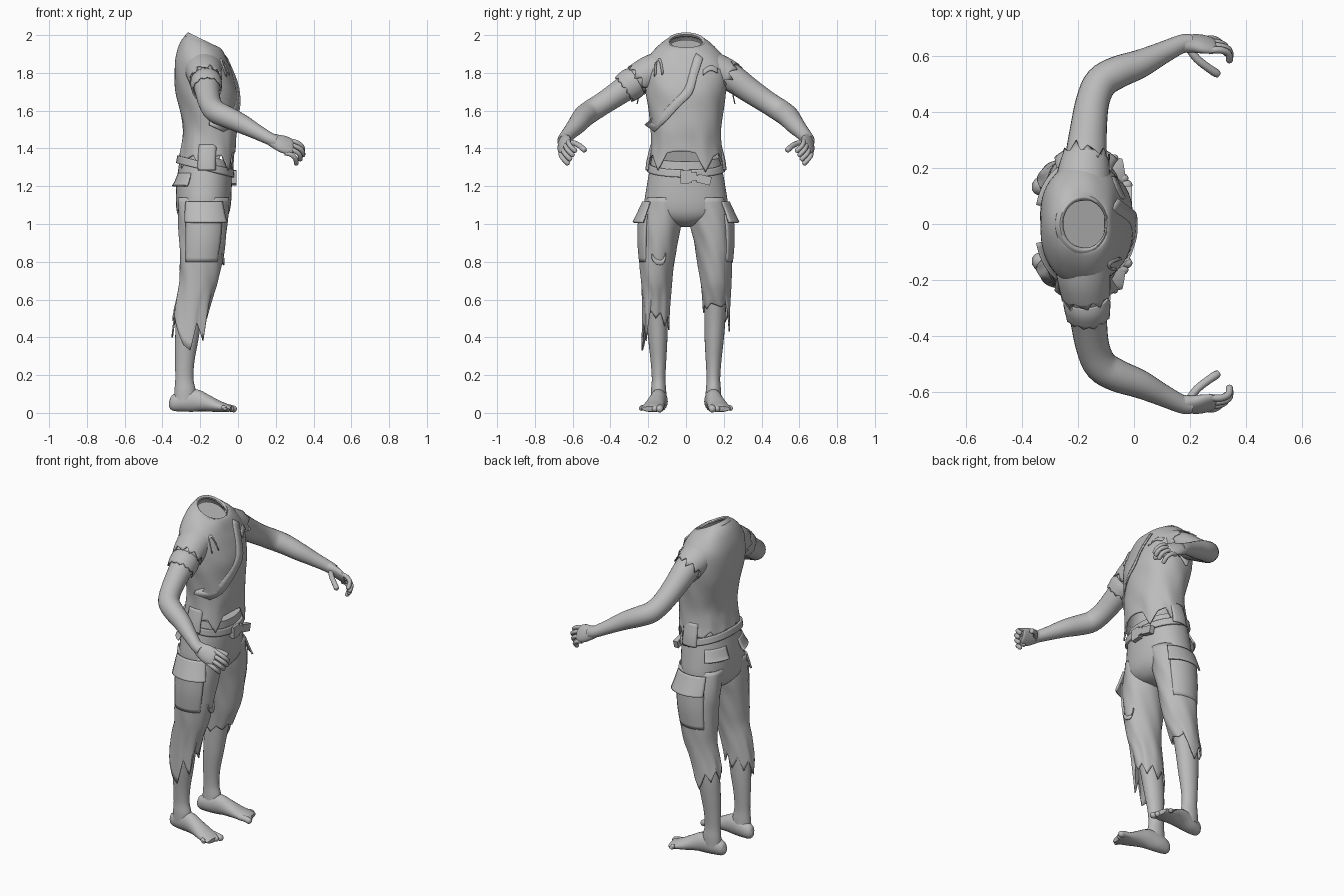
import bpy, bmesh, math
from mathutils import Vector
from mathutils.bvhtree import BVHTree

grey = bpy.data.materials.new("plain grey")
grey.diffuse_color = (0.5, 0.5, 0.5, 1)


def mesh_object(name, grid, closed=True, caps=(False, False), thick=0.0):
    """Skin a grid of points (rows of equal length) into an object."""
    bm = bmesh.new()
    rows = [[bm.verts.new(p) for p in row] for row in grid]
    n = len(rows[0])
    for r0, r1 in zip(rows, rows[1:]):
        for i in range(n if closed else n - 1):
            j = (i + 1) % n
            bm.faces.new((r0[i], r0[j], r1[j], r1[i]))
    for cap, row in zip(caps, (rows[0], rows[-1])):
        if cap:
            bm.faces.new(row)
    bmesh.ops.recalc_face_normals(bm, faces=bm.faces)
    me = bpy.data.meshes.new(name)
    bm.to_mesh(me)
    bm.free()
    me.materials.append(grey)
    ob = bpy.data.objects.new(name, me)
    bpy.context.collection.objects.link(ob)
    if thick:
        m = ob.modifiers.new("cloth", "SOLIDIFY")
        m.thickness, m.offset = thick, -1
    return ob


def smooth(rows, k):
    """Catmull-Rom interpolation of rows of numbers."""
    out = []
    for i in range(len(rows) - 1):
        p0, p1, p2, p3 = rows[max(i - 1, 0)], rows[i], rows[i + 1], rows[min(i + 2, len(rows) - 1)]
        for s in range(k):
            t = s / k
            out.append([0.5 * (2 * b + (c - a) * t + (2 * a - 5 * b + 4 * c - d) * t * t
                        + (3 * b - a - 3 * c + d) * t ** 3) for a, b, c, d in zip(p0, p1, p2, p3)])
    return out + [list(rows[-1])]


def stack(name, rows, n=48, k=4, arc=(0, 360), hem=None, power=2.0, wrinkle=0.0,
          caps=(False, False), thick=0.0):
    """Rings stacked top to bottom; row = z, centre x, centre y, radius x, radius y, tilt."""
    rows = smooth(rows, k)
    closed = arc == (0, 360)
    grid = []
    for r, (z, cx, cy, rx, ry, tilt) in enumerate(rows):
        drop = max(0, (r / (len(rows) - 1) - 0.7) / 0.3)
        ring = []
        for i in range(n if closed else n + 1):
            a = math.radians(arc[0] + (arc[1] - arc[0]) * i / n)
            c, s = math.cos(a), math.sin(a)
            f = (abs(c) ** power + abs(s) ** power) ** (-1 / power)
            f *= 1 + wrinkle * math.sin(5 * a + 9 * z) * math.sin(17 * z + 2 * a)
            h = 0
            if hem:
                q = i / n * len(hem)
                j = int(q)
                h = hem[j] + (hem[(j + 1) % len(hem)] - hem[j]) * (q - j)
            f *= 1 - 0.5 * drop * min(h, 0)
            ring.append((cx + rx * c * f, cy + ry * s * f, z + tilt * c + h * drop))
        grid.append(ring)
    return mesh_object(name, grid, closed, caps, thick)


def tube(name, pts, axis=(0, 0, 1), n=16, k=4, hem=None, caps=(True, True), thick=0.0):
    """Tube along x, y, z, radius along axis, radius across."""
    pts = smooth(pts, k)
    grid = []
    for i, p in enumerate(pts):
        t = Vector(pts[min(i + 1, len(pts) - 1)][:3]) - Vector(pts[max(i - 1, 0)][:3])
        t.normalize()
        a = Vector(axis)
        a = (a - t * a.dot(t)).normalized()
        b = t.cross(a)
        ring = []
        for j in range(n):
            w = 2 * math.pi * j / n
            v = Vector(p[:3]) + a * p[3] * math.cos(w) + b * p[4] * math.sin(w)
            if hem and i == len(pts) - 1:
                v += t * hem[j % len(hem)]
            ring.append(v)
        grid.append(ring)
    return mesh_object(name, grid, True, caps, thick)


def digit(name, pts, r):
    """Rounded finger or toe."""
    rows = [(*p, r, r) for p in pts]
    d = (Vector(pts[-1]) - Vector(pts[-2])).normalized() * r * 0.6
    rows.append((*(Vector(pts[-1]) + d), r * 0.35, r * 0.35))
    tube(name, rows, axis=(0, 0.3, 1), n=10, k=3)


def torn_edge(name, ob, curve, shift, lift):
    """Raised strip of cloth on the front of a garment along a y, z curve."""
    tree = BVHTree.FromPolygons([v.co for v in ob.data.vertices],
                                [p.vertices for p in ob.data.polygons])
    inner, outer = [], []
    for y, z in smooth(curve, 3):
        for row, (dy, dz), up in ((inner, shift, -0.004), (outer, (0, 0), lift)):
            hit = tree.ray_cast(Vector((1, y + dy, z + dz)), Vector((-1, 0, 0)))[0]
            row.append((hit.x + up if hit else -0.15, y + dy, z + dz))
    mesh_object(name, [inner, outer], closed=False, thick=0.006)


# Shirt with ragged hem
shirt = stack("shirt", [
    (1.958, -.178, 0, .074, .084, -.040), (1.968, -.182, 0, .088, .104, -.036),
    (1.935, -.190, 0, .115, .155, -.025), (1.87, -.192, 0, .138, .208, -.01),
    (1.80, -.184, 0, .152, .222, 0), (1.70, -.168, 0, .163, .213, 0),
    (1.60, -.157, 0, .152, .198, 0), (1.50, -.148, 0, .144, .184, 0),
    (1.42, -.155, 0, .144, .186, 0), (1.355, -.162, 0, .148, .196, 0)],
    n=72, power=2.25, wrinkle=.018, thick=.008,
    hem=[.03, .02, -.08, .0, .02, -.06, -.08, -.01, -.02, .02, -.05, .01, -.03, .02, -.06, -.01,
         .01, -.06, -.07, .0, .01, -.07, .02, .03])
stack("collar", [(1.964, -.178, 0, .076, .086, -.04), (1.974, -.181, 0, .084, .096, -.04),
                 (1.958, -.184, 0, .098, .116, -.038)], thick=.008)
stack("neck", [(1.935, -.178, 0, .08, .092, -.04), (1.86, -.18, 0, .09, .1, -.02)], caps=(True, True))
torn_edge("chest_tear", shirt, [(-.17, 1.49), (-.1, 1.555), (-.03, 1.63), (.03, 1.69), (.06, 1.79),
                                (.09, 1.88)], (-.05, .035), .016)
torn_edge("chest_hole_rim", shirt, [(.09, 1.79), (.13, 1.815), (.17, 1.80)], (0, .035), .012)
torn_edge("breast_tear", shirt, [(-.17, 1.78), (-.165, 1.85), (-.14, 1.865), (-.125, 1.79)],
          (.01, .012), .01)

# Trousers seat
pelvis = stack("trouser_seat", [
    (1.36, -.168, 0, .132, .180, -.03), (1.28, -.174, 0, .141, .194, -.02),
    (1.20, -.180, 0, .147, .208, 0), (1.10, -.183, 0, .145, .220, 0),
    (1.04, -.185, 0, .130, .190, 0), (1.00, -.185, 0, .09, .09, 0), (.985, -.185, 0, .03, .03, 0)],
    power=2.2, caps=(True, True))

# Slack belt and buckle
stack("belt", [(1.325, -.172, 0, .150, .203, -.038), (1.285, -.174, 0, .154, .207, -.038)],
      power=2.2, thick=.012)
for name, y, z, w, h, rot in (("buckle", .0, 1.25, .06, .07, .05), ("buckle_bar", .035, 1.25, .05, .045, .1),
                              ("strap_end", .095, 1.235, .075, .045, -.25)):
    bpy.ops.mesh.primitive_cube_add(size=1, location=(-.022, y, z), rotation=(rot, 0, 0))
    ob = bpy.context.object
    ob.name, ob.scale = name, (.03, w, h)
    ob.data.materials.append(grey)
    ob.modifiers.new("round", "BEVEL").width = .006

HEMS = {1: [.04, .03, .05, -.03, -.10, .0, -.05, .02, -.04, .03, -.03, .03, .0, .04, .02, .05],
        -1: [.0, .03, -.04, .02, -.06, .01, -.07, -.01, -.1, .02, -.06, -.14, -.17, -.02, -.12, .04]}

for s in (1, -1):
    side = "left_" if s > 0 else "right_"

    # Trouser leg, long and ragged
    end = .53 if s > 0 else .50
    leg = stack(side + "trouser_leg", [
        (1.14, -.182, s * .110, .135, .100, 0), (1.00, -.185, s * .133, .130, .110, 0),
        (.90, -.190, s * .145, .122, .101, 0), (.80, -.197, s * .153, .113, .093, 0),
        (.70, -.208, s * .157, .102, .083, 0), (.60, -.233, s * .158, .096, .073, 0),
        (end, -.253, s * .160, .092, .070, 0)],
        wrinkle=.035, hem=HEMS[s], thick=.008)
    if s < 0:
        torn_edge("knee_hole_flap", leg, [(-.18, .82), (-.16, .79), (-.125, .785), (-.11, .82)],
                  (0, .035), .014)

    # Cargo pocket and flap
    arc = (40, 135) if s > 0 else (225, 320)
    stack(side + "cargo_pocket", [(1.05, -.183, s * .133, .132, .120, 0), (.92, -.188, s * .146, .127, .112, 0),
          (.80, -.197, s * .153, .115, .096, 0)], n=14, arc=arc, thick=.012)
    stack(side + "pocket_flap", [(1.12, -.183, s * .128, .134, .103, 0), (1.06, -.18, s * .133, .145, .126, 0),
          (1.01, -.175, s * .135, .155, .148, 0)], n=14, arc=arc, thick=.01)
    arc = (120, 163) if s > 0 else (197, 240)
    stack(side + "back_pocket_flap", [(1.27, -.176, 0, .146, .200, 0), (1.22, -.182, 0, .162, .222, 0),
          (1.205, -.184, 0, .172, .230, 0)], n=10, arc=arc, power=2.2, thick=.01)

    # Hip rag hanging below the shirt
    arc = (72, 108) if s > 0 else (252, 288)
    stack(side + "hip_rag", [(1.42, -.16, 0, .15, .188, 0), (1.34, -.165, 0, .155, .208, 0),
          (1.285, -.165, 0, .155, .215, 0)], n=6, arc=arc, thick=.007)

    # Shin and bare foot
    stack(side + "shin", [
        (.66, -.225, s * .156, .070, .058, 0), (.50, -.258, s * .153, .068, .056, 0),
        (.38, -.272, s * .149, .061, .050, 0), (.27, -.282, s * .146, .051, .041, 0),
        (.18, -.284, s * .145, .048, .036, 0), (.12, -.28, s * .145, .056, .040, 0),
        (.06, -.28, s * .143, .058, .042, 0)], n=24, caps=(True, True))
    tube(side + "foot", [
        (-.365, s * .134, .045, .014, .012), (-.348, s * .134, .047, .038, .030),
        (-.30, s * .138, .060, .054, .042), (-.23, s * .146, .066, .060, .044),
        (-.17, s * .157, .053, .046, .048), (-.11, s * .170, .036, .032, .056),
        (-.06, s * .180, .026, .022, .058), (-.035, s * .184, .021, .014, .050)], n=20)
    for i in range(5):
        y, r = .137 + .0245 * i, .018 - .0015 * i
        digit(side + f"toe_{i + 1}", [(-.085, s * (y - .004), .030), (-.045 - .006 * i, s * y, .027),
              (-.018 - .013 * i, s * (y + .003), .019)], r)

    # Bare arm and palm
    tube(side + "arm", [(x, s * y, z, r, r) for x, y, z, r in (
        (-.18, .15, 1.82, .074), (-.172, .24, 1.775, .074), (-.163, .34, 1.705, .066),
        (-.148, .44, 1.638, .060), (-.118, .507, 1.595, .060), (-.06, .543, 1.567, .058),
        (.02, .573, 1.530, .051), (.10, .612, 1.487, .040), (.17, .645, 1.450, .033),
        (.20, .648, 1.437, .033))], n=24)
    w = Vector((0, -.5 * s, .85))
    tube(side + "palm", [(x, s * y, z, a, b) for x, y, z, a, b in (
        (.16, .641, 1.455, .031, .031), (.20, .646, 1.437, .042, .027), (.24, .645, 1.422, .052, .024),
        (.28, .640, 1.408, .048, .018), (.292, .637, 1.404, .038, .010))], axis=w, n=18)

    # Curled fingers and thumb
    for i, u in enumerate((1, .35, -.3, -.95)):
        base = Vector((.268 - .006 * i, s * .640, 1.408)) + w * .04 * u
        length = (.95, 1.05, .95, .75)[i]
        pts = [base + Vector((dx * length, s * dy, dz)) for dx, dy, dz in
               ((0, 0, 0), (.04, .004, -.008), (.073, -.008, -.03), (.078, -.034, -.056))]
        digit(side + f"finger_{i + 1}", pts, .0125)
    digit(side + "thumb", [(.195, s * .632, 1.435), (.225, s * .592, 1.428), (.262, s * .562, 1.413),
                           (.298, s * .538, 1.392)], .0145)

# Sleeves: one longer with a loose band, one torn off at the shoulder
tube("left_sleeve", [(-.185, .12, 1.835, .085, .100), (-.18, .18, 1.808, .086, .095),
                     (-.173, .235, 1.778, .083, .085)], n=24, thick=.007, caps=(False, False),
     hem=[.01, .0, -.03, .02, .0, -.01, .03, -.02])
tube("right_sleeve", [(-.185, -.12, 1.835, .085, .100), (-.18, -.19, 1.803, .089, .096),
                      (-.172, -.255, 1.763, .086, .088)], n=24, thick=.007, caps=(False, False),
     hem=[.01, .0, -.02, .02, .0, -.01, .015, -.02])
tube("right_sleeve_band", [(-.171, -.262, 1.757, .080, .082), (-.168, -.29, 1.740, .086, .084),
                           (-.165, -.325, 1.715, .080, .079)], n=24, thick=.008, caps=(False, False),
     hem=[.0, .008, -.006, .01])
# Rags hanging under the armpits
for s in (1, -1):
    mesh_object("armpit_rag", [[(-.22, s * .235, 1.73), (-.12, s * .235, 1.73)],
                               [(-.20, s * .25, 1.69), (-.13, s * .25, 1.69)],
                               [(-.17, s * .262, 1.635), (-.16, s * .262, 1.635)]], closed=False, thick=.006)

bpy.ops.object.select_all(action='SELECT')
bpy.context.view_layer.objects.active = shirt
bpy.ops.object.shade_smooth_by_angle(angle=math.radians(45))
